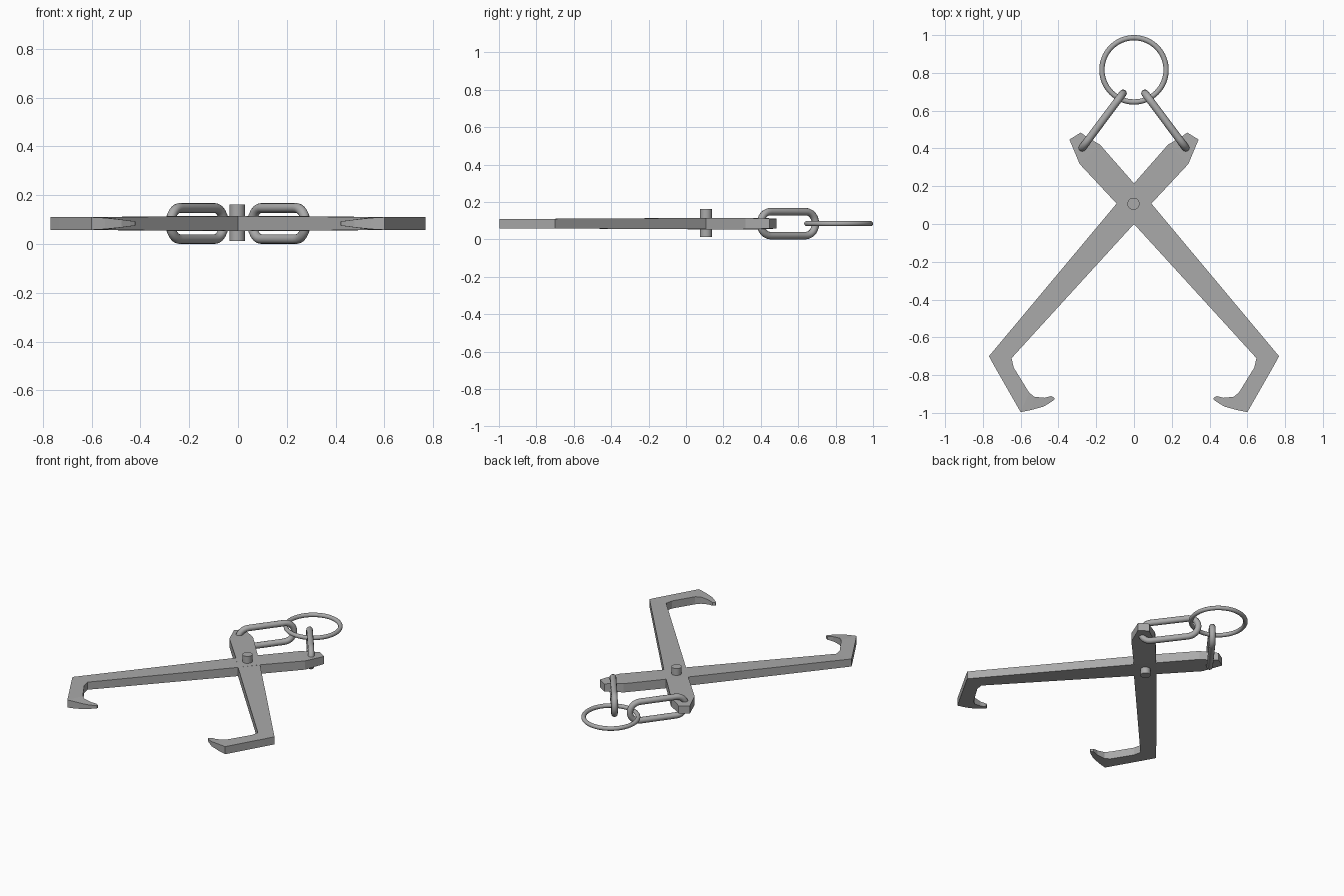
import bpy, bmesh, math
from mathutils import Vector

cube = bpy.data.objects.get("Cube")
if cube:
    bpy.data.objects.remove(cube, do_unlink=True)

MID = 0.084  # height of the plane the tongs lie in

steel = bpy.data.materials.new("grey_steel")
steel.use_nodes = True
GREY = (0.4, 0.4, 0.4, 1)
steel.diffuse_color = GREY
steel.node_tree.nodes["Principled BSDF"].inputs["Base Color"].default_value = GREY


def finish(obj, name, smooth=True):
    obj.name = name
    obj.data.materials.clear()
    obj.data.materials.append(steel)
    if smooth:
        bpy.ops.object.select_all(action='DESELECT')
        obj.select_set(True)
        bpy.context.view_layer.objects.active = obj
        bpy.ops.object.shade_smooth_by_angle(angle=math.radians(35))
    return obj


# Arm cross-sections from eye end to hook tip:
# inner-edge point, outer-edge point, half thickness
SECTIONS = [
    ((0.342, 0.447), (0.282, 0.484), 0.026),
    ((0.315, 0.383), (0.245, 0.458), 0.028),
    ((0.288, 0.318), (0.18, 0.42), 0.03),
    ((0.092, 0.108), (0, 0.215), 0.031),
    ((0, 0), (-0.092, 0.108), 0.03),
    ((-0.648, -0.71), (-0.768, -0.70), 0.026),
    ((-0.637, -0.76), (-0.735, -0.76), 0.026),
    ((-0.555, -0.893), (-0.60, -0.996), 0.026),
    ((-0.527, -0.915), (-0.545, -0.985), 0.023),
    ((-0.475, -0.92), (-0.477, -0.966), 0.016),
    ((-0.437, -0.911), (-0.44, -0.943), 0.011),
    ((-0.42, -0.922), (-0.422, -0.93), 0.009),
]


def arm(name, side):
    bm = bmesh.new()
    rings = []
    for a, b, h in SECTIONS:
        corners = [(a, -h), (b, -h), (b, h), (a, h)]
        rings.append([bm.verts.new((side * p[0], p[1], MID + z)) for p, z in corners])
    for r, s in zip(rings, rings[1:]):
        for i in range(4):
            j = (i + 1) % 4
            bm.faces.new((r[i], r[j], s[j], s[i]))
    bm.faces.new(rings[0])
    bm.faces.new(rings[-1])
    bmesh.ops.recalc_face_normals(bm, faces=bm.faces)
    mesh = bpy.data.meshes.new(name)
    bm.to_mesh(mesh)
    bm.free()
    obj = bpy.data.objects.new(name, mesh)
    bpy.context.collection.objects.link(obj)
    return finish(obj, name, smooth=False)


def chain_link(name, side):
    # Upright rounded link: two half circles joined by straight rods
    low, high = Vector((side * 0.277, 0.399, MID)), Vector((side * 0.058, 0.692, MID))
    centre, along = (low + high) / 2, (high - low).normalized()
    radius = 0.064
    straight = (high - low).length / 2 - radius
    curve = bpy.data.curves.new(name, 'CURVE')
    curve.dimensions = '3D'
    curve.bevel_depth = 0.02
    curve.bevel_resolution = 4
    steps = 12
    path = []
    for end in (1, -1):
        for i in range(steps + 1):
            t = math.pi * (i / steps - 0.5)
            path.append(centre + end * (along * (straight + radius * math.cos(t))
                                        + Vector((0, 0, radius * math.sin(t)))))
    spline = curve.splines.new('POLY')
    spline.points.add(len(path) - 1)
    for point, co in zip(spline.points, path):
        point.co = (*co, 1)
    spline.use_cyclic_u = True
    obj = bpy.data.objects.new(name, curve)
    bpy.context.collection.objects.link(obj)
    bpy.ops.object.select_all(action='DESELECT')
    obj.select_set(True)
    bpy.context.view_layer.objects.active = obj
    bpy.ops.object.convert(target='MESH')
    return finish(bpy.context.object, name)


# Crossed arms and their links
for label, side in (("left", 1), ("right", -1)):
    arm(label + "_eye_arm", side)
    chain_link(label + "_link", side)

# Pivot pin
bpy.ops.mesh.primitive_cylinder_add(vertices=32, radius=0.032, depth=0.15,
                                    location=(-0.003, 0.107, 0.087))
finish(bpy.context.object, "pivot_pin")

# Pull ring
bpy.ops.mesh.primitive_torus_add(major_segments=64, minor_segments=16,
                                 major_radius=0.17, minor_radius=0.014,
                                 location=(0, 0.816, MID))
finish(bpy.context.object, "pull_ring")
